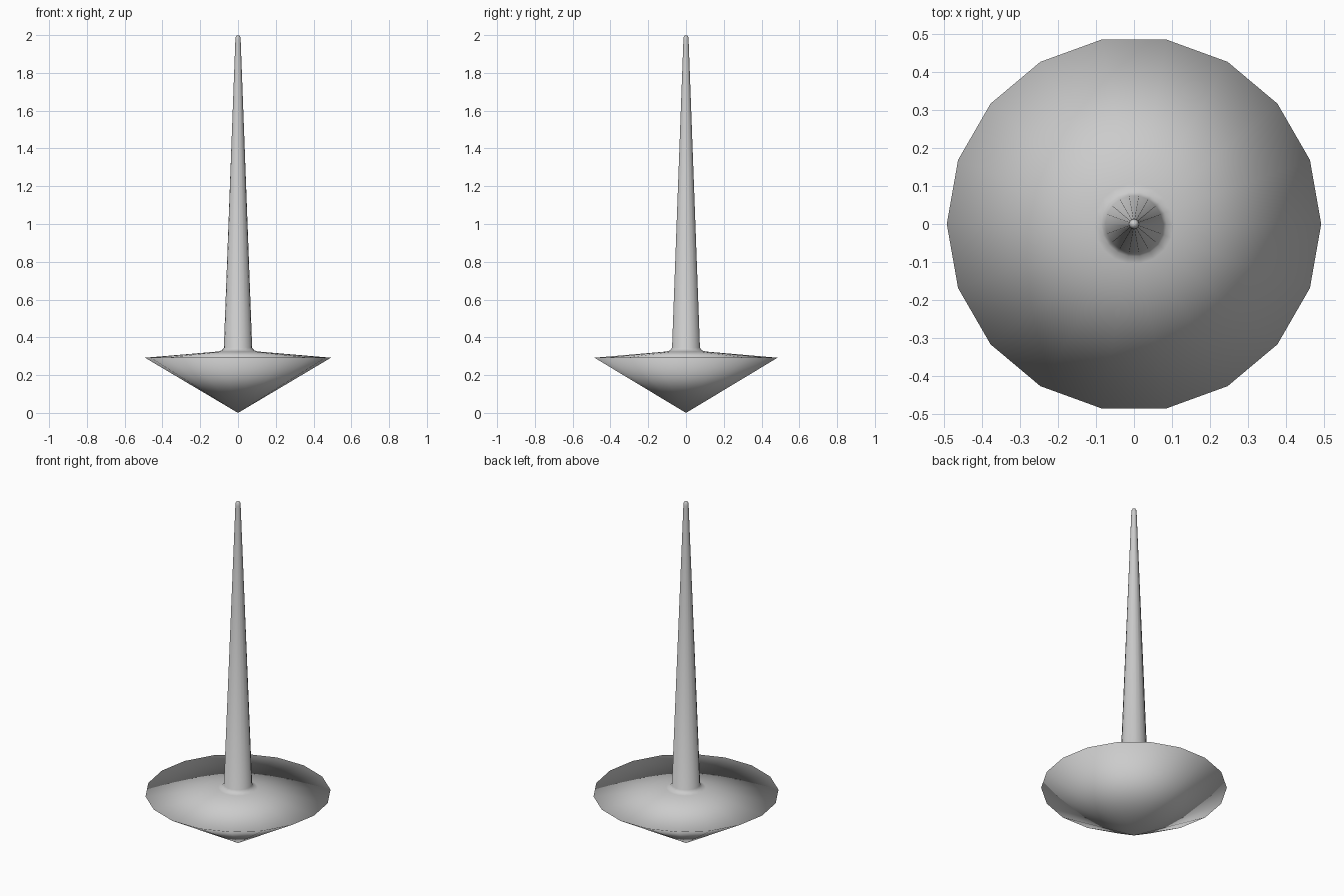
import bpy, bmesh
from math import cos, sin, tau

if "Cube" in bpy.data.objects:
    bpy.data.objects.remove(bpy.data.objects["Cube"])

SIDES = 18

# Lathe profile (radius, z) from the lower tip to the top of the stem
PROFILE = [
    (0, 0),                                                # lower tip
    (0.492, 0.292),                                        # rim of the disc
    (0.105, 0.325), (0.086, 0.331), (0.075, 0.345),        # fillet into the stem
    (0.014, 1.975), (0.012, 1.99), (0.007, 1.998),         # tapered stem, rounded end
    (0, 2.0),
]


def lathe(name, profile, sides):
    bm = bmesh.new()
    rings = []
    for r, z in profile:
        n = sides if r else 1
        rings.append([bm.verts.new((r * cos(tau * i / sides), r * sin(tau * i / sides), z))
                      for i in range(n)])
    for a, b in zip(rings, rings[1:]):
        for i in range(sides):
            j = (i + 1) % sides
            quad = [a[i % len(a)], a[j % len(a)], b[j % len(b)], b[i % len(b)]]
            bm.faces.new(list(dict.fromkeys(quad)))
    for f in bm.faces:
        f.smooth = True
    bmesh.ops.recalc_face_normals(bm, faces=bm.faces)
    mesh = bpy.data.meshes.new(name)
    bm.to_mesh(mesh)
    bm.free()
    obj = bpy.data.objects.new(name, mesh)
    bpy.context.collection.objects.link(obj)
    return obj


# Disc, cone point and stem are one continuous smooth turned body
lathe("spindle_body", PROFILE, SIDES)
